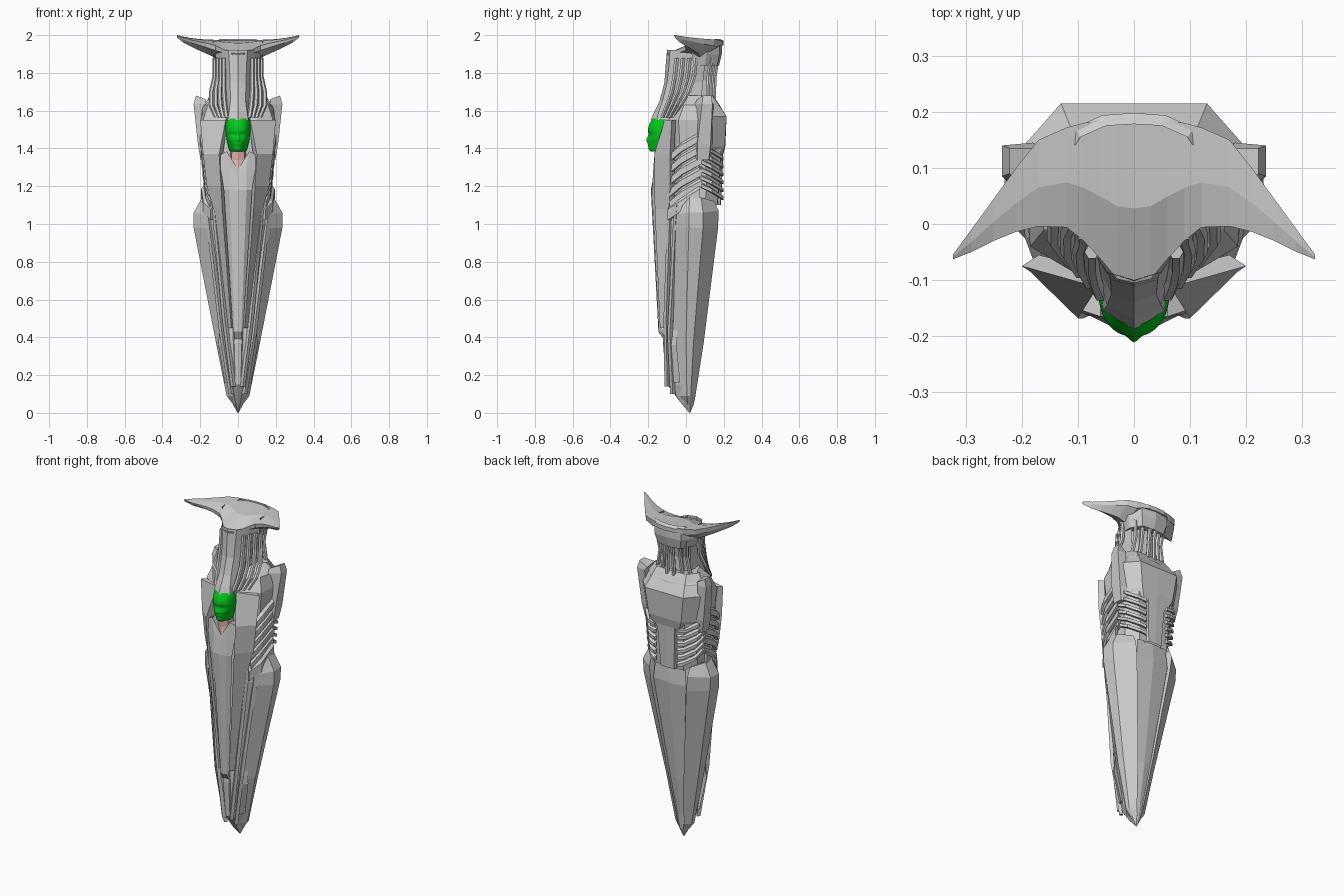
import bpy, bmesh, math
from mathutils import Vector


def loft(name, rings, mirror=True, closed=True, caps=True, color=None, subsurf=0):
    """Skin consecutive rings of 3D points; optionally mirror across x = 0."""
    bm = bmesh.new()
    vs = [[bm.verts.new(p) for p in r] for r in rings]
    n = len(rings[0])
    for a, b in zip(vs, vs[1:]):
        for i in range(n if closed else n - 1):
            j = (i + 1) % n
            bm.faces.new((a[i], a[j], b[j], b[i]))
    if caps:
        bm.faces.new(vs[0])
        bm.faces.new(vs[-1])
    if mirror:
        copy = bmesh.ops.duplicate(bm, geom=bm.verts[:] + bm.edges[:] + bm.faces[:])['geom']
        for v in copy:
            if isinstance(v, bmesh.types.BMVert):
                v.co.x *= -1
    bmesh.ops.remove_doubles(bm, verts=bm.verts, dist=0.0004)
    bmesh.ops.recalc_face_normals(bm, faces=bm.faces)
    me = bpy.data.meshes.new(name)
    bm.to_mesh(me)
    bm.free()
    ob = bpy.data.objects.new(name, me)
    bpy.context.collection.objects.link(ob)
    if color:
        mat = bpy.data.materials.new(name + "_colour")
        mat.diffuse_color = color
        me.materials.append(mat)
    if subsurf:
        ob.modifiers.new("Smooth", 'SUBSURF').levels = subsurf
        ob.modifiers["Smooth"].render_levels = subsurf
        me.polygons.foreach_set("use_smooth", [True] * len(me.polygons))
    return ob


def at(z, *pts):
    """A flat ring at height z."""
    return [(x, y, z) for x, y in pts]


def tube(name, pts, r, n=6):
    """Mostly vertical strand with a horizontal n-sided section."""
    loft(name, [[(p[0] + r * math.cos(2 * math.pi * k / n),
                  p[1] + r * math.sin(2 * math.pi * k / n), p[2]) for k in range(n)] for p in pts])


def band(name, pts, h, t):
    """Horizontal slat of height h and outward thickness t."""
    rings = []
    for p in map(Vector, pts):
        out = Vector((p.x, p.y - 0.04, 0)).normalized() * t
        up = Vector((0, 0, h / 2))
        rings.append([p - up, p - up + out, p + up * 0.4 + out, p + up])
    loft(name, rings)


# Tapered lower body
loft("skirt_core", [
    at(1.13, (0, -.09), (.1, -.085), (.155, -.02), (.165, .06), (.1, .15), (0, .16)),
    at(1.0, (0, -.09), (.12, -.085), (.19, -.01), (.2, .07), (.11, .158), (0, .168)),
    at(.38, (0, -.115), (.045, -.105), (.095, -.03), (.1, .03), (.045, .085), (0, .092)),
    at(.15, (0, -.1), (.03, -.09), (.055, -.03), (.06, .02), (.025, .05), (0, .055)),
    at(.05, (0, -.025), (.012, -.025), (.025, 0), (.03, .02), (.015, .04), (0, .042)),
    at(0, (0, .018), (.001, .018), (.002, .02), (.002, .021), (.001, .022), (0, .022)),
], closed=False, caps=False)

# Large faceted side shells
loft("side_shell", [
    [(.15, -.04, 1.13), (.19, .02, 1.14), (.19, .08, 1.14), (.13, .15, 1.12), (.11, .12, 1.1), (.14, 0, 1.1)],
    [(.165, -.055, 1.05), (.235, .015, 1.06), (.23, .09, 1.06), (.13, .172, 1.07), (.11, .12, 1.05), (.16, 0, 1.05)],
    at(.98, (.165, -.055), (.235, .015), (.225, .09), (.12, .17), (.1, .12), (.16, 0)),
    at(.38, (.075, -.07), (.118, .0), (.11, .04), (.05, .095), (.04, .06), (.07, 0)),
    at(.09, (.03, -.035), (.06, .005), (.055, .025), (.02, .05), (.015, .03), (.03, 0)),
    at(.04, (.01, 0), (.022, .01), (.02, .02), (.008, .04), (.008, .03), (.01, .01)),
])

# Narrow ridges down the skirt
tube("front_ridge", [(.125, -.085, 1.08), (.07, -.105, .5), (.025, -.1, .14)], .014, 4)
tube("outer_ridge", [(.165, -.05, 1.1), (.085, -.085, .42), (.035, -.07, .1)], .014, 4)
loft("lower_side_fin", [at(.52, (.08, -.06), (.09, -.04), (.07, -.05)),
                        at(.36, (.075, -.095), (.105, -.05), (.07, -.05)),
                        at(.16, (.04, -.085), (.07, -.03), (.04, -.03))])
loft("lower_front_keel", [at(.52, (0, -.11), (.02, -.105), (.03, -.09)),
                          at(.37, (0, -.122), (.02, -.118), (.035, -.09)),
                          at(.15, (0, -.104), (.015, -.1), (.025, -.07))], closed=False, caps=False)

# Torso
loft("torso", [
    at(1.1, (0, -.1), (.1, -.085), (.145, -.01), (.15, .1), (.1, .165), (0, .17)),
    at(1.2, (0, -.1), (.1, -.085), (.15, -.02), (.155, .11), (.1, .175), (0, .18)),
    at(1.38, (0, -.11), (.1, -.09), (.17, -.03), (.18, .1), (.12, .185), (0, .192)),
    at(1.55, (0, -.1), (.1, -.09), (.185, -.04), (.2, .1), (.13, .19), (0, .2)),
    at(1.63, (0, -.06), (.08, -.05), (.16, -.01), (.19, .09), (.12, .17), (0, .18)),
    at(1.68, (0, -.03), (.06, -.02), (.1, .01), (.13, .08), (.09, .12), (0, .12)),
    at(1.68, (0, .02), (.001, .02), (.002, .03), (.002, .04), (.001, .05), (0, .05)),
], closed=False, caps=False)

# Upper back armour
loft("back_armour", [
    at(1.34, (0, .19), (.08, .188), (.12, .16)),
    at(1.41, (0, .208), (.11, .205), (.185, .12)),
    at(1.57, (0, .215), (.13, .215), (.205, .13)),
    at(1.68, (0, .145), (.1, .14), (.15, .08)),
    at(1.68, (0, .06), (.02, .06), (.04, .06)),
], closed=False, caps=False)
loft("spine_panel", [at(1.36, (0, .197), (.06, .195), (.07, .17)),
                     at(1.1, (0, .185), (.045, .182), (.06, .15))], closed=False, caps=False)

# Shoulder boxes
loft("shoulder_box", [
    at(1.34, (.17, .05), (.198, .06), (.195, .12), (.16, .13)),
    at(1.42, (.17, .05), (.212, .06), (.21, .13), (.17, .14)),
    at(1.635, (.17, .045), (.235, .085), (.235, .14), (.18, .145)),
    [(.17, .06, 1.66), (.222, .09, 1.68), (.222, .135, 1.68), (.17, .135, 1.65)],
])

# Side and back ribs
for i in range(5):
    z, s = 1.13 + i * .062, .0055 * i
    band(f"side_rib_{i}", [(.135 + s, -.075, z - .02), (.155 + s, -.02, z + .03), (.165 + s, .08, z + .09)], .05, .018)
for i in range(6):
    z, s = 1.15 + i * .042, .004 * i
    band(f"back_rib_{i}", [(.16 + s, .07, z + .06), (.15 + s, .13, z + .03), (.1 + s, .176, z), (.07, .185, z - .01)], .026, .016)
band("hip_plate", [(.13, -.085, 1.06), (.165, -.03, 1.1), (.175, .07, 1.17)], .08, .02)

# Long lapel plates framing the front
loft("lapel", [
    at(1.55, (.2, -.075), (.17, -.055), (.055, -.085), (.065, -.113)),
    at(1.37, (.185, -.085), (.155, -.06), (.08, -.12), (.1, -.168)),
    at(1.2, (.165, -.085), (.14, -.06), (.07, -.12), (.09, -.168)),
    at(1.08, (.13, -.09), (.12, -.065), (.06, -.12), (.083, -.165)),
    at(.45, (.055, -.1), (.05, -.08), (.02, -.1), (.035, -.138)),
])

# Front tabard with V neck
loft("tabard", [
    [(0, -.12, 1.29), (.06, -.12, 1.38), (.1, -.11, 1.35)],
    [(0, -.165, 1.29), (.06, -.165, 1.385), (.105, -.15, 1.36)],
    [(0, -.172, 1.25), (.045, -.172, 1.31), (.09, -.16, 1.28)],
    at(1.18, (0, -.186), (.045, -.18), (.075, -.165)),
    at(.43, (0, -.146), (.018, -.143), (.026, -.125)),
    at(.38, (0, -.11), (.018, -.11), (.026, -.11)),
], closed=False, caps=False)

# Neck and face
loft("throat", [at(1.28, (0, -.165), (.05, -.15), (.07, -.1)),
                at(1.34, (0, -.155), (.035, -.145), (.045, -.1)),
                at(1.43, (0, -.16), (.03, -.15), (.035, -.1))],
     closed=False, caps=False, color=(.75, .45, .4, 1))
loft("face", [
    at(1.558, (0, -.178), (.015, -.177), (.033, -.17), (.055, -.148), (.062, -.115)),
    at(1.525, (0, -.198), (.015, -.197), (.035, -.188), (.058, -.163), (.066, -.115)),
    at(1.492, (0, -.203), (.015, -.203), (.036, -.195), (.06, -.165), (.066, -.115)),
    at(1.476, (0, -.2), (.012, -.19), (.034, -.183), (.058, -.165), (.064, -.115)),
    at(1.462, (0, -.208), (.011, -.193), (.034, -.188), (.056, -.163), (.062, -.115)),
    at(1.445, (0, -.221), (.013, -.2), (.033, -.189), (.053, -.16), (.06, -.115)),
    at(1.437, (0, -.206), (.013, -.199), (.031, -.188), (.05, -.158), (.058, -.115)),
    at(1.423, (0, -.208), (.014, -.2), (.028, -.185), (.046, -.155), (.055, -.115)),
    at(1.41, (0, -.198), (.013, -.194), (.026, -.181), (.042, -.152), (.052, -.115)),
    at(1.395, (0, -.201), (.012, -.197), (.022, -.182), (.036, -.15), (.048, -.115)),
    at(1.383, (0, -.185), (.01, -.182), (.018, -.172), (.03, -.145), (.042, -.115)),
], closed=False, caps=False, color=(0, .6, .01, 1), subsurf=2)

# Tall cowl rising from the brow to the crest
loft("cowl", [
    at(1.92, (0, -.1), (.05, -.085), (.085, -.03), (.12, .04), (.11, .1)),
    at(1.84, (0, -.108), (.045, -.09), (.085, -.03), (.115, .04), (.1, .1)),
    at(1.75, (0, -.114), (.042, -.1), (.08, -.04), (.095, .02), (.09, .09)),
    at(1.65, (0, -.14), (.04, -.125), (.07, -.07), (.085, 0), (.09, .08)),
    at(1.59, (0, -.17), (.048, -.145), (.06, -.1), (.075, -.04), (.09, .04)),
    at(1.55, (0, -.188), (.055, -.155), (.058, -.12), (.07, -.07), (.09, 0)),
], closed=False, caps=False)
for i in range(4):
    d = i * .02
    tube(f"neck_strand_{i}", [(.075 + d * .8, -.05 + d * 1.7, 1.88), (.075 + d * .8, -.06 + d * 1.7, 1.78),
                              (.075 + d * 1.1, -.075 + d * 1.5, 1.7), (.07 + d * 1.2, -.1 + d * 1.2, 1.63),
                              (.06 + d * .9, -.125 + d, 1.565)], .013)

# Back of the neck: core and cables
loft("neck_core", [at(1.88, (0, .15), (.07, .13), (.1, .05)), at(1.76, (0, .12), (.055, .11), (.08, .04)),
                   at(1.66, (0, .13), (.07, .11), (.1, .04))], closed=False, caps=False)
for i, x in enumerate((.018, .055, .09)):
    y = .165 - x * .45
    tube(f"neck_cable_{i}", [(x * 1.1, y + .01, 1.88), (x, y - .005, 1.78), (x * 1.25, y - .01, 1.66)], .012)

# Head block under the crest
loft("head_block", [
    at(1.97, (0, .192), (.09, .175), (.14, .12), (.13, .03)),
    at(1.9, (0, .19), (.09, .178), (.135, .11), (.13, .03)),
    at(1.84, (0, .175), (.075, .165), (.115, .1), (.115, .04)),
    at(1.84, (0, .1), (.03, .09), (.05, .08), (.05, .05)),
], closed=False, caps=False)
band("crest_rear_lip", [(0, .178, 1.963), (.05, .175, 1.963), (.095, .155, 1.963), (.105, .14, 1.955)], .035, .02)

# Horned crest: stations of x, front y, z, back y, z, thickness
crest = [(0, -.105, 1.9, .19, 1.972, .02), (.03, -.098, 1.903, .19, 1.973, .02), (.06, -.062, 1.915, .185, 1.973, .03),
         (.09, -.03, 1.93, .18, 1.974, .05), (.12, -.006, 1.945, .172, 1.975, .065), (.17, -.004, 1.958, .15, 1.977, .055),
         (.21, -.014, 1.966, .1, 1.98, .045), (.25, -.03, 1.975, .045, 1.985, .035),
         (.29, -.05, 1.986, -.01, 1.992, .025), (.323, -.063, 1.997, -.055, 2.0, .01)]
rings = []
for x, fy, fz, by, bz, t in crest:
    my = fy + (by - fy) * .45
    rings.append([(x, fy, fz), (x, my, fz + (bz - fz) * .8), (x, by, bz), (x, by - .005, bz - t * .6),
                  (x, my, min(fz, bz) - t), (x, fy + .004, fz - t * .4)])
loft("horned_crest", rings, caps=False)
